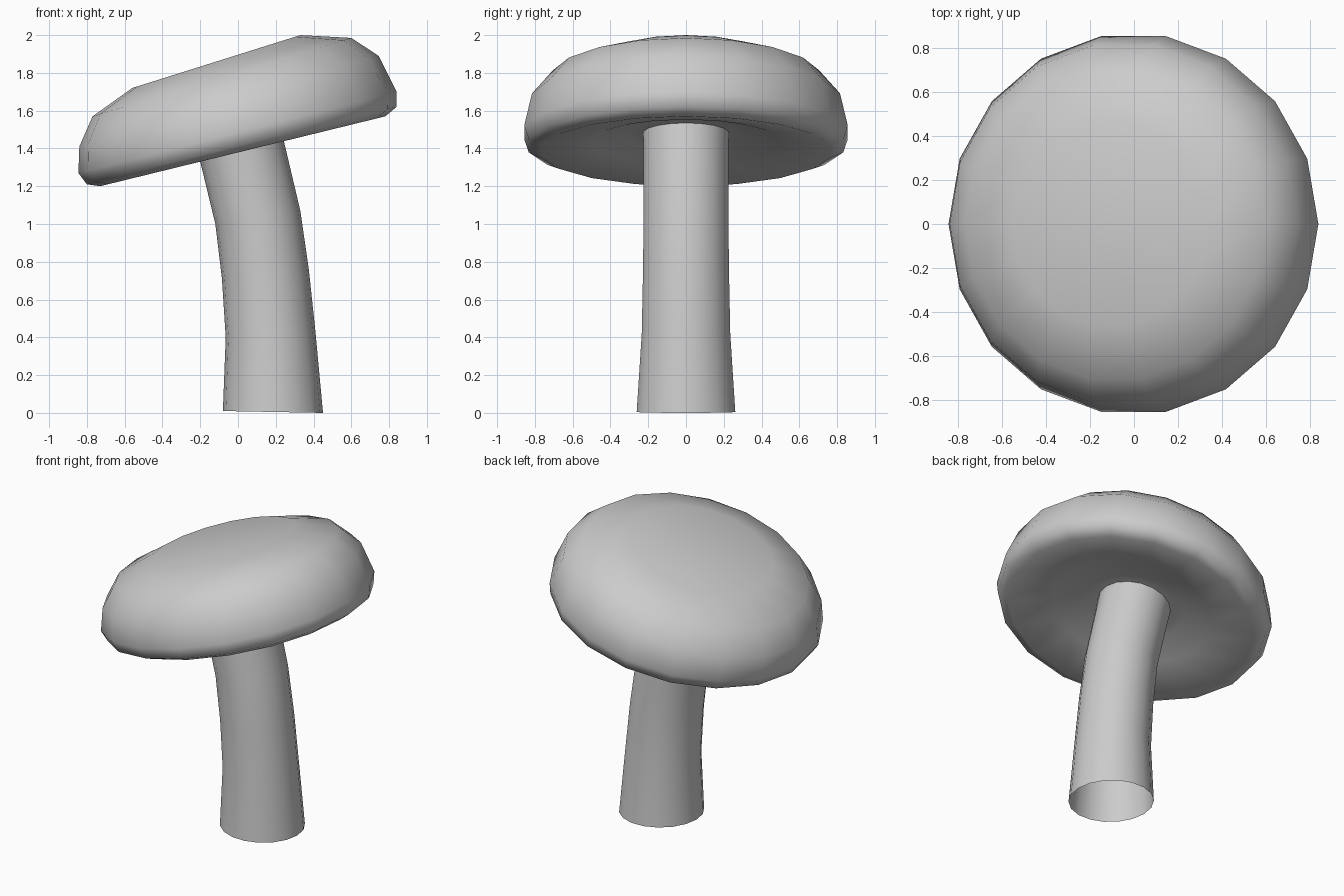
import bpy, bmesh
from math import cos, sin, tau
from mathutils import Vector

if "Cube" in bpy.data.objects:
    bpy.data.objects.remove(bpy.data.objects["Cube"])

SIDES = 18


def loft(name, rings, close_start=False):
    """Skin tilted circles; each is given by its left and right (x, z) ends."""
    bm = bmesh.new()
    loops = []
    for lx, lz, rx, rz in rings:
        left, right = Vector((lx, 0, lz)), Vector((rx, 0, rz))
        centre, half = (left + right) / 2, (right - left) / 2
        side = Vector((0, half.length, 0))
        loops.append([bm.verts.new(centre + half * cos(tau * i / SIDES) + side * sin(tau * i / SIDES))
                      for i in range(SIDES)])
    for a, b in zip(loops, loops[1:]):
        for i in range(SIDES):
            j = (i + 1) % SIDES
            bm.faces.new((a[i], b[i], b[j], a[j]))
    if close_start:
        bm.faces.new(loops[0])
    bmesh.ops.recalc_face_normals(bm, faces=bm.faces)
    for f in bm.faces:
        f.smooth = True
    mesh = bpy.data.meshes.new(name)
    bm.to_mesh(mesh)
    bm.free()
    obj = bpy.data.objects.new(name, mesh)
    bpy.context.collection.objects.link(obj)
    return obj


stem_top = (-0.225, 1.425, 0.222, 1.535)

# Tilted cap: crown, rounded rim, then the hollow underside in to the stem
loft("mushroom_cap", [
    (-0.56, 1.72, 0.33, 2.00),
    (-0.77, 1.57, 0.60, 1.985),
    (-0.84, 1.41, 0.745, 1.89),
    (-0.845, 1.27, 0.84, 1.70),
    (-0.80, 1.21, 0.84, 1.62),
    (-0.73, 1.20, 0.78, 1.57),
    (-0.473, 1.315, 0.499, 1.553),
    (-0.311, 1.406, 0.311, 1.558),
    stem_top,
], close_start=True)

# Curved stem, open at the foot
loft("mushroom_stem", [
    (-0.08, 0.01, 0.45, 0.00),
    (-0.065, 0.40, 0.41, 0.43),
    (-0.085, 0.71, 0.375, 0.76),
    (-0.12, 1.00, 0.33, 1.07),
    (-0.20, 1.33, 0.245, 1.43),
    stem_top,
])
